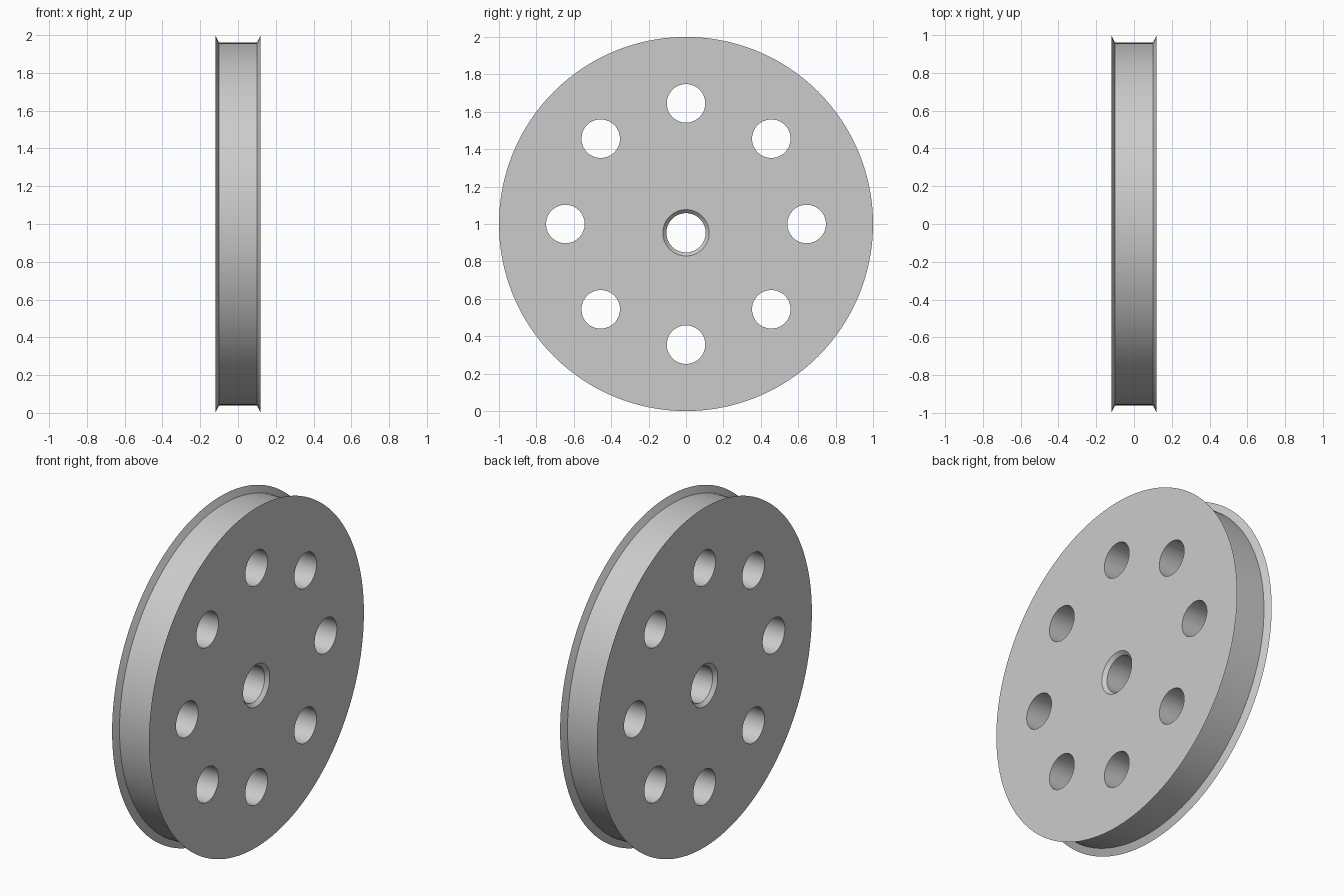
import bpy, bmesh, math
from mathutils import Vector

if "Cube" in bpy.data.objects:
    bpy.data.objects.remove(bpy.data.objects["Cube"])

SEG = 128
HALF = 0.12          # half thickness at the flange lips
CENTRE_Z = 1.0


def lathe(bm, profile, y, z, seg):
    """Closed solid turned about the x axis; profile is (x, radius) pairs."""
    rings = []
    for x, r in profile:
        rings.append([bm.verts.new((x, y + r * math.cos(2 * math.pi * i / seg),
                                    z + r * math.sin(2 * math.pi * i / seg)))
                      for i in range(seg)])
    for a, b in zip(rings, rings[1:]):
        for i in range(seg):
            j = (i + 1) % seg
            bm.faces.new((a[i], a[j], b[j], b[i]))
    bm.faces.new(rings[0])
    bm.faces.new(rings[-1])


def finish(bm, name):
    bmesh.ops.recalc_face_normals(bm, faces=bm.faces)
    mesh = bpy.data.meshes.new(name)
    bm.to_mesh(mesh)
    bm.free()
    obj = bpy.data.objects.new(name, mesh)
    bpy.context.collection.objects.link(obj)
    return obj


grey = bpy.data.materials.new("plain grey")
grey.diffuse_color = (0.6, 0.6, 0.6, 1)
grey.use_nodes = True
grey.node_tree.nodes["Principled BSDF"].inputs["Base Color"].default_value = grey.diffuse_color

# Wheel disc with a shallow belt groove between two sharp lips
bm = bmesh.new()
lathe(bm, [(-HALF, 1.0), (-0.10, 0.96), (0.10, 0.96), (HALF, 1.0)], 0, CENTRE_Z, SEG)
wheel = finish(bm, "pulley_wheel")
wheel.data.materials.append(grey)

# Cutter: ring of eight round holes plus the off-centre countersunk axle hole
bm = bmesh.new()
for k in range(8):
    a = k * math.pi / 4
    lathe(bm, [(-0.2, 0.103), (0.2, 0.103)],
          0.645 * math.cos(a), CENTRE_Z + 0.645 * math.sin(a), 64)
lathe(bm, [(-0.14, 0.143), (-0.10, 0.105), (0.10, 0.105), (0.14, 0.143)], 0, 0.953, 64)
cutter = finish(bm, "hole_cutter")
cutter.data.materials.append(grey)
cutter.hide_render = True

# Cut the holes and bake the result
bpy.context.view_layer.objects.active = wheel
mod = wheel.modifiers.new("holes", 'BOOLEAN')
mod.operation = 'DIFFERENCE'
mod.solver = 'EXACT'
mod.object = cutter
bpy.ops.object.modifier_apply(modifier=mod.name)
bpy.data.objects.remove(cutter, do_unlink=True)

# Smooth round walls, crisp rims
bpy.ops.object.select_all(action='DESELECT')
wheel.select_set(True)
bpy.ops.object.shade_smooth_by_angle(angle=math.radians(30))
